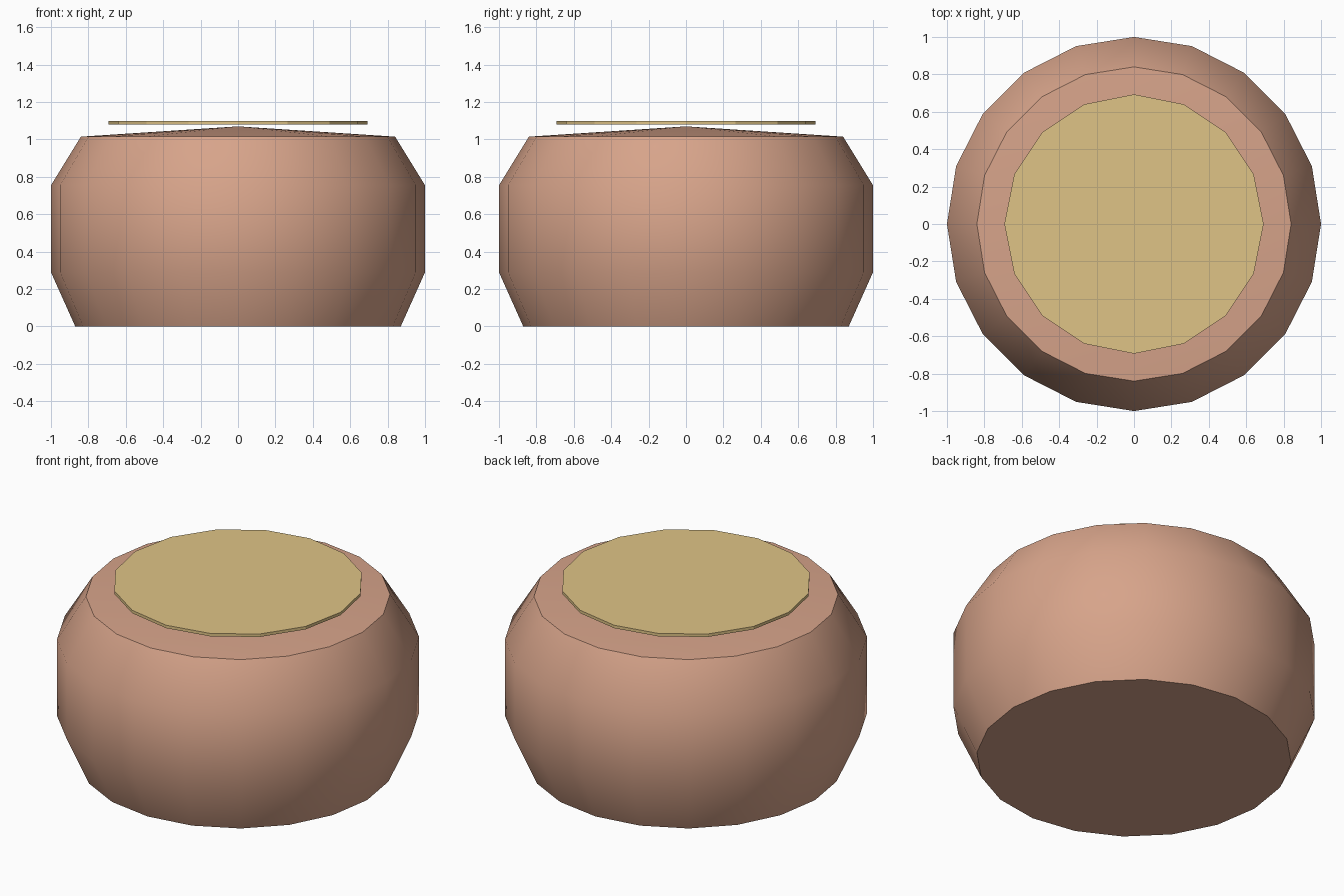
import bpy, bmesh, math

cube = bpy.data.objects.get("Cube")
if cube:
    bpy.data.objects.remove(cube, do_unlink=True)


def material(name, rgb):
    mat = bpy.data.materials.new(name)
    mat.use_nodes = True
    mat.diffuse_color = (*rgb, 1)
    mat.node_tree.nodes["Principled BSDF"].inputs["Base Color"].default_value = (*rgb, 1)
    return mat


def lathe(name, profile, sides, mat, smooth_angle=None):
    """Turn a (radius, height) profile about z; radius 0 makes a pole, open ends get a flat cap."""
    bm = bmesh.new()
    rings = []
    for r, z in profile:
        count = sides if r > 0 else 1
        angles = [2 * math.pi * i / sides for i in range(count)]
        rings.append([bm.verts.new((r * math.cos(a), r * math.sin(a), z)) for a in angles])
    for low, high in zip(rings, rings[1:]):
        for i in range(sides):
            j = (i + 1) % sides
            if len(high) == 1:
                bm.faces.new((low[i], low[j], high[0]))
            else:
                bm.faces.new((low[i], low[j], high[j], high[i]))
    bm.faces.new(rings[0][::-1])
    if len(rings[-1]) > 1:
        bm.faces.new(rings[-1])
    mesh = bpy.data.meshes.new(name)
    bm.to_mesh(mesh)
    bm.free()
    mesh.materials.append(mat)
    obj = bpy.data.objects.new(name, mesh)
    bpy.context.collection.objects.link(obj)
    if smooth_angle:
        bpy.ops.object.select_all(action="DESELECT")
        obj.select_set(True)
        bpy.context.view_layer.objects.active = obj
        bpy.ops.object.shade_smooth_by_angle(angle=math.radians(smooth_angle))
    return obj


clay = material("clay_brown", (0.68, 0.37, 0.255))
straw = material("straw_yellow", (0.74, 0.55, 0.24))

# Rounded body with a shallow conical top
lathe("pot_body", [(0.87, 0), (1, 0.29), (1, 0.755), (0.84, 1.015), (0, 1.07)], 20, clay, 40)

# Thin disc hovering just above the top
lathe("top_disc", [(0.693, 1.08), (0.693, 1.098)], 16, straw)
